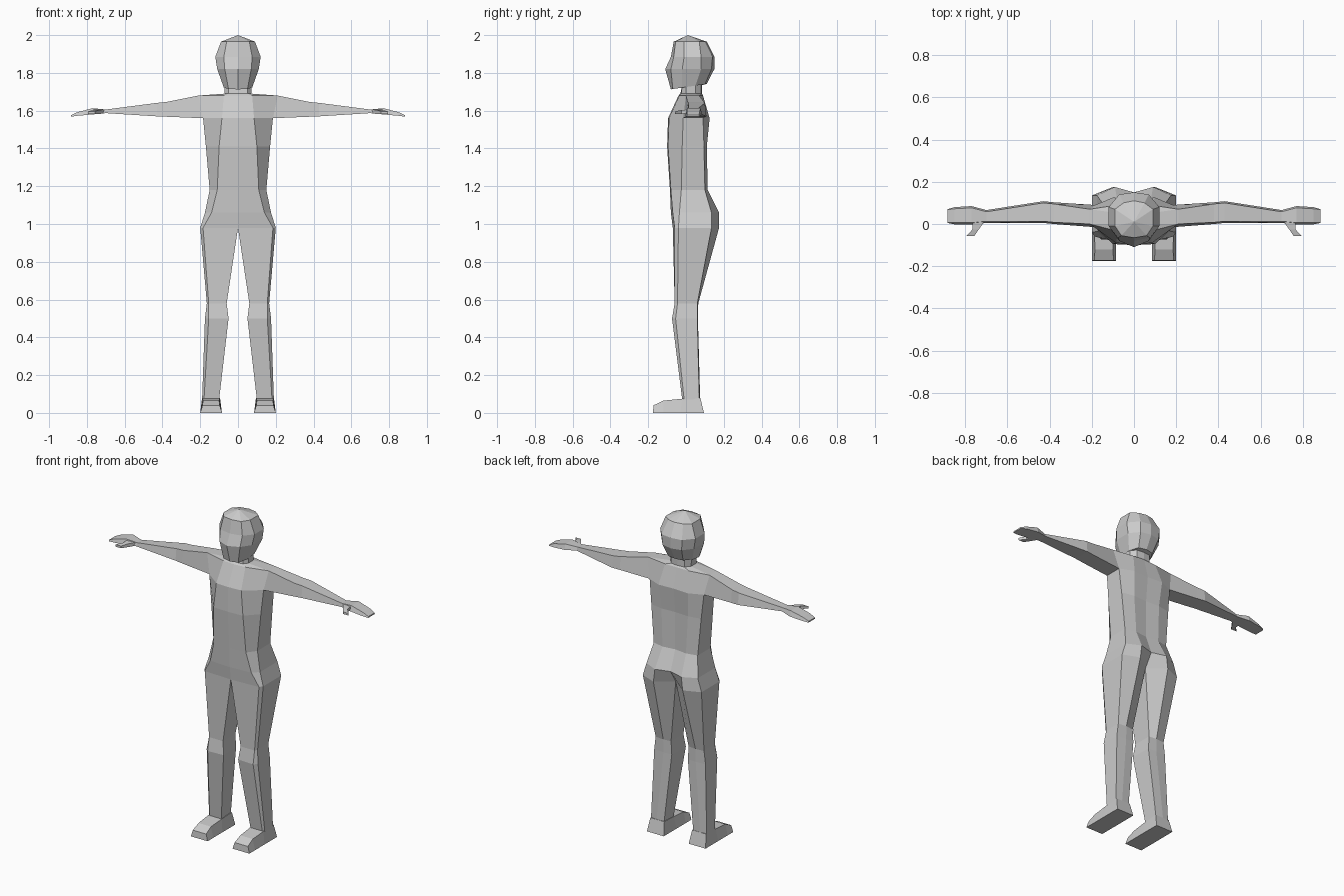
import bpy
import bmesh

cube = bpy.data.objects.get("Cube")
if cube:
    bpy.data.objects.remove(cube)

grey = bpy.data.materials.new("plain_grey")
grey.use_nodes = True
grey.diffuse_color = (0.6, 0.6, 0.6, 1)
grey.node_tree.nodes["Principled BSDF"].inputs["Base Color"].default_value = grey.diffuse_color


def loft(name, rings, closed=True, cap_start=False, cap_end=False, apex=None, skip=()):
    """Skin a series of rings on the left side and mirror the result across x."""
    bm = bmesh.new()
    rows = [[bm.verts.new(point) for point in ring] for ring in rings]
    count = len(rows[0])
    spans = count if closed else count - 1
    for level, (low, high) in enumerate(zip(rows, rows[1:])):
        for i in range(spans):
            j = (i + 1) % count
            if (level, i) not in skip:
                bm.faces.new((low[i], low[j], high[j], high[i]))
    if cap_start:
        bm.faces.new(rows[0][::-1])
    if cap_end:
        bm.faces.new(rows[-1])
    if apex:
        tip = bm.verts.new(apex)
        for a, b in zip(rows[-1], rows[-1][1:]):
            bm.faces.new((a, b, tip))
    bmesh.ops.recalc_face_normals(bm, faces=bm.faces)
    mesh = bpy.data.meshes.new(name)
    bm.to_mesh(mesh)
    bm.free()
    mesh.materials.append(grey)
    obj = bpy.data.objects.new(name, mesh)
    bpy.context.collection.objects.link(obj)
    mirror = obj.modifiers.new("Mirror", "MIRROR")
    mirror.use_clip = True
    return obj


def half_ring(z, front, front_corner, side_front, side_back, back_corner, back, tilt=0):
    """Half outline from the front centre round the left side to the back centre."""
    outline = [(0, front), front_corner, side_front, side_back, back_corner, (0, back)]
    return [(x, y, z + tilt * y) for x, y in outline]


# Torso, from the crotch to the shoulder line
hips = half_ring(0.98, -.07, (.185, -.06), (.2, -.04), (.2, .135), (.1, .175), .1)
shoulders = half_ring(1.68, -.04, (.075, -.035), (.21, .0), (.21, .07), (.08, .09), .09)
neck_base = half_ring(1.69, -.03, (.05, -.025), (.07, .0), (.07, .05), (.045, .08), .085)
torso = [
    hips,
    half_ring(1.06, -.08, (.14, -.07), (.175, -.035), (.175, .135), (.09, .175), .15),
    half_ring(1.18, -.085, (.11, -.08), (.15, -.025), (.15, .1), (.08, .115), .105),
    half_ring(1.41, -.1, (.1, -.095), (.17, -.02), (.17, .095), (.09, .11), .105),
    half_ring(1.56, -.095, (.085, -.09), (.185, -.015), (.185, .09), (.1, .125), .12),
    shoulders,
    neck_base,
]
loft("torso", torso, closed=False, skip={(4, 2)})

# Neck and head
head = [
    neck_base,
    half_ring(1.735, -.02, (.05, -.02), (.072, .0), (.072, .05), (.045, .08), .085),
    half_ring(1.725, -.08, (.05, -.07), (.075, -.02), (.078, .05), (.05, .1), .11, tilt=.15),
    half_ring(1.82, -.11, (.07, -.08), (.11, -.02), (.11, .08), (.065, .135), .15),
    half_ring(1.885, -.08, (.075, -.065), (.12, -.01), (.12, .08), (.07, .14), .15),
    half_ring(1.965, -.065, (.06, -.055), (.09, -.01), (.09, .07), (.05, .1), .11),
]
loft("head", head, closed=False, apex=(0, .01, 2))


# Legs continue the hip outline down to the ankles
def leg_ring(z, *outline):
    return [(x, y, z) for x, y in outline]


legs = [
    hips,
    leg_ring(.58, (.06, -.06), (.155, -.06), (.165, -.045), (.165, .06), (.11, .065), (.06, .06)),
    leg_ring(.5, (.05, -.07), (.155, -.074), (.175, -.055), (.175, .06), (.11, .063), (.055, .06)),
    leg_ring(.07, (.1, -.02), (.18, -.02), (.19, -.01), (.19, .07), (.15, .075), (.1, .072)),
]
loft("legs", legs)


# Feet, skinned from heel to toe
def foot_ring(bottom_y, top_y, height, inset):
    inner, outer = .085, .2
    return [(inner, bottom_y, 0), (outer, bottom_y, 0),
            (outer - inset, top_y, height), (inner + inset, top_y, height)]


feet = [
    foot_ring(.095, .076, .08, .01),
    foot_ring(-.03, -.02, .075, .012),
    foot_ring(-.12, -.12, .065, .015),
    foot_ring(-.175, -.172, .04, .012),
]
loft("feet", feet, cap_start=True, cap_end=True)


# Arms, from the shoulder opening to the fingertips
def arm_ring(x, front, back, bottom, top, inset=.008):
    return [(x, front, bottom), (x, back, bottom),
            (x, back - inset, top), (x, front + inset, top)]


opening = [torso[4][2], torso[4][3], shoulders[3], shoulders[2]]
arms = [
    opening,
    arm_ring(.38, .0, .103, 1.568, 1.646),
    arm_ring(.43, .005, .108, 1.57, 1.641),
    arm_ring(.7, .005, .066, 1.587, 1.606),
    arm_ring(.77, -.002, .085, 1.58, 1.613),
    arm_ring(.85, -.002, .08, 1.573, 1.592),
    arm_ring(.885, .005, .07, 1.568, 1.576, .002),
]
loft("arms", arms, cap_end=True)


# Thumbs
def thumb_ring(start, end, y, bottom, top):
    return [(start, y, bottom), (end, y, bottom), (end, y, top), (start, y, top)]


thumbs = [
    thumb_ring(.71, .765, .01, 1.585, 1.606),
    thumb_ring(.735, .765, -.025, 1.583, 1.603),
    thumb_ring(.758, .795, -.058, 1.583, 1.596),
]
loft("thumbs", thumbs, cap_end=True)
